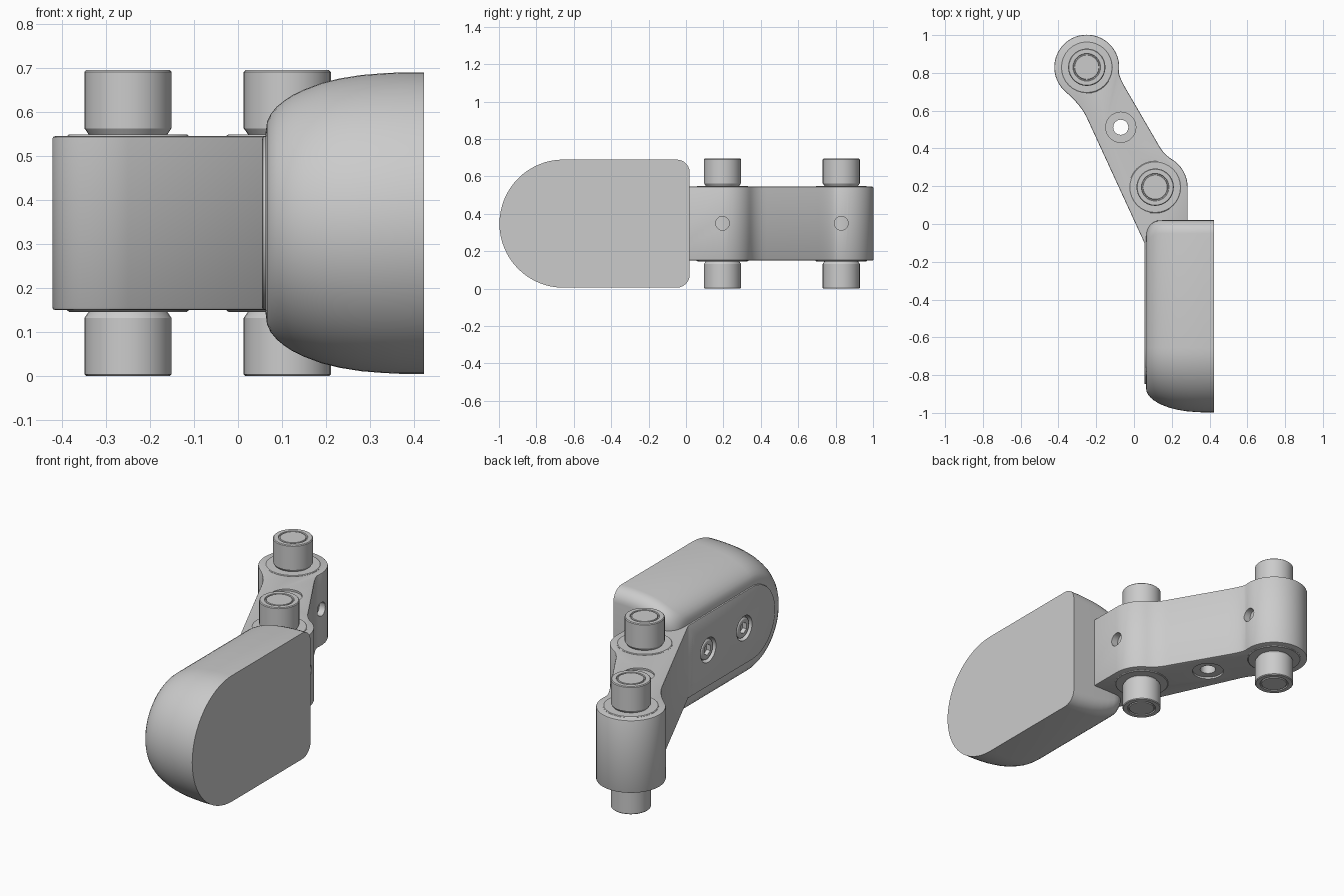
import bpy, bmesh, math
from mathutils import Vector, Matrix

if "Cube" in bpy.data.objects:
    bpy.data.objects.remove(bpy.data.objects["Cube"], do_unlink=True)

# Single grey material
grey = bpy.data.materials.new("satin grey")
grey.use_nodes = True
grey.diffuse_color = (0.6, 0.6, 0.6, 1)
grey.node_tree.nodes["Principled BSDF"].inputs["Base Color"].default_value = (0.6, 0.6, 0.6, 1)

MID = 0.3475                   # height of the symmetry plane
LOW, HIGH = 0.15, 0.545        # link body
BOSSES = {"rear": Vector((-0.25, 0.83)), "front": Vector((0.112, 0.195))}
R_BOSS = 0.172
ALONG_X = Matrix.Rotation(math.pi / 2, 4, 'Y')


def make(name, bm):
    bmesh.ops.recalc_face_normals(bm, faces=bm.faces)
    mesh = bpy.data.meshes.new(name)
    bm.to_mesh(mesh)
    bm.free()
    mesh.materials.append(grey)
    obj = bpy.data.objects.new(name, mesh)
    bpy.context.collection.objects.link(obj)
    return obj


def loft(name, rings):
    """Skin equal-length closed rings and cap both ends."""
    bm = bmesh.new()
    rows = [[bm.verts.new(p) for p in ring] for ring in rings]
    n = len(rows[0])
    for a, b in zip(rows, rows[1:]):
        for i in range(n):
            j = (i + 1) % n
            bm.faces.new((a[i], a[j], b[j], b[i]))
    bm.faces.new(rows[0])
    bm.faces.new(rows[-1])
    return make(name, bm)


def turned(name, profile, centre, turn=Matrix(), sides=32):
    """Revolve (radius, height) pairs, then place them."""
    place = Matrix.Translation(centre) @ turn
    return loft(name, [[place @ Vector((r * math.cos(k * math.tau / sides),
                                        r * math.sin(k * math.tau / sides), h))
                        for k in range(sides)] for r, h in profile])


def arc(c, r, start, end, steps):
    return [Vector((c[0] + r * math.cos(math.radians(start + (end - start) * k / steps)),
                    c[1] + r * math.sin(math.radians(start + (end - start) * k / steps))))
            for k in range(steps + 1)]


def blend(a, b, c, steps=6):
    """Smooth fillet from a to c, steered by b."""
    a, b, c = Vector(a), Vector(b), Vector(c)
    return [a * (1 - t) ** 2 + b * 2 * t * (1 - t) + c * t * t
            for t in (k / steps for k in range(1, steps))]


def apply_mods(obj):
    bpy.context.view_layer.objects.active = obj
    for mod in list(obj.modifiers):
        bpy.ops.object.modifier_apply(modifier=mod.name)


def bevel(obj, width):
    mod = obj.modifiers.new("edge", 'BEVEL')
    mod.width, mod.segments = width, 2
    mod.limit_method, mod.angle_limit = 'ANGLE', math.radians(50)
    apply_mods(obj)


def cut(obj, cutters):
    for cutter in cutters:
        mod = obj.modifiers.new("cut", 'BOOLEAN')
        mod.operation, mod.solver, mod.object = 'DIFFERENCE', 'EXACT', cutter
    apply_mods(obj)


def discard(cutters):
    for cutter in cutters:
        bpy.data.objects.remove(cutter, do_unlink=True)


# Angled link body with two round bosses
rear, front = BOSSES["rear"], BOSSES["front"]
front_arc = arc(front, R_BOSS, 0, 59, 10)
rear_arc = arc(rear, R_BOSS, -8, 230, 36)
outline = (front_arc
           + blend(front_arc[-1], (0.153, 0.371), (0.122, 0.433)) + [Vector((0.122, 0.433))]
           + [Vector((-0.04, 0.711))] + blend((-0.04, 0.711), (-0.083, 0.785), rear_arc[0])
           + rear_arc
           + blend(rear_arc[-1], (-0.283, 0.632), (-0.25, 0.563)) + [Vector((-0.25, 0.563))]
           + [Vector(p) for p in ((0.055, -0.1), (0.055, -0.14), (0.284, -0.14))])
link = loft("link_body", [[(p.x, p.y, z) for p in outline] for z in (LOW, HIGH)])
bevel(link, 0.006)

# Eyelet through the arm and one side hole in each boss
eye = (-0.07, 0.512, MID)
half = (HIGH - LOW) / 2
cutters = [turned("eyelet_cutter", [(0.04, -0.4), (0.04, 0.4)], eye)]
for c in BOSSES.values():
    cutters.append(turned("side_hole_cutter", [(0.037, 0.1), (0.037, 0.3)],
                          (c.x, c.y, MID + 0.002), ALONG_X, 20))
for side in (-1, 1):
    cutters.append(turned("eyelet_recess_cutter",
                          [(0.08, side * (half - 0.01)), (0.08, side * (half + 0.05))], eye))
cut(link, cutters)
discard(cutters)

# Hinge pins with ringed tips, and their washers
TIP = MID
tip = [(0.064, TIP), (0.066, TIP - 0.006), (0.071, TIP - 0.006), (0.073, TIP),
       (0.095, TIP), (0.099, TIP - 0.004), (0.099, half + 0.018), (0.088, half + 0.002)]
lower = [(r, -h) for r, h in tip]
for place, c in BOSSES.items():
    centre = (c.x, c.y, MID)
    turned(place + "_pin", lower + tip[::-1], centre)
    w = half + 0.004
    turned(place + "_washer", [(0.134, -w), (0.138, -w + 0.003),
                               (0.138, w - 0.003), (0.134, w)], centre)


# Rounded pad: a D section whose edges curve in towards the link side
def d_section(x, inset, back_inset, r_front=0.3425, back=0.02, y_round=-0.655, corner=0.07):
    r = r_front - inset
    yb = back - back_inset - corner
    pts = (arc((y_round, MID), r, 90, 270, 32)
           + arc((yb, MID - r + corner), corner, 270, 360, 6)
           + arc((yb, MID + r - corner), corner, 0, 90, 6))
    return [(x, p.x, p.y) for p in pts]


def back_round(x, r=0.08, x0=0.063):
    d = max(0, r - (x - x0))
    return r - math.sqrt(r * r - d * d)


edge = [(0.063, 0.135), (0.066, 0.112), (0.074, 0.095), (0.088, 0.078), (0.105, 0.064),
        (0.125, 0.051), (0.15, 0.039), (0.19, 0.024), (0.23, 0.014), (0.28, 0.006),
        (0.33, 0.002), (0.37, 0), (0.423, 0)]
pad = loft("pad", [d_section(x, i, back_round(x)) for x, i in edge])

# Mounting plate against the pad, round at the far end
plate_shape = arc((-0.65, MID), half, 90, 270, 28) + [Vector((-0.09, LOW)), Vector((-0.09, HIGH))]
plate = loft("mounting_plate", [[(x, p.x, p.y) for p in plate_shape] for x in (0.055, 0.085)])
bevel(plate, 0.005)

# Two countersunk socket screws
screw_spots = [(0.055, y, MID) for y in (-0.27, -0.58)]
cutters = [turned("screw_seat_cutter", [(0.068, -0.02), (0.064, 0.03)], s, ALONG_X)
           for s in screw_spots]
for part in (plate, pad):
    cut(part, cutters)
discard(cutters)
for k, s in enumerate(screw_spots):
    head = turned("screw_head_%d" % (k + 1), [(0.046, 0.006), (0.055, 0.012), (0.055, 0.04)],
                  s, ALONG_X)
    socket = turned("socket_cutter", [(0.03, -0.02), (0.03, 0.028)], s, ALONG_X, 6)
    cut(head, [socket])
    discard([socket])

# Smooth shading with crisp edges
bpy.ops.object.select_all(action='DESELECT')
for obj in bpy.context.collection.objects:
    if obj.type == 'MESH' and grey.name in obj.data.materials:
        obj.select_set(True)
        bpy.context.view_layer.objects.active = obj
bpy.ops.object.shade_smooth_by_angle(angle=math.radians(30))
